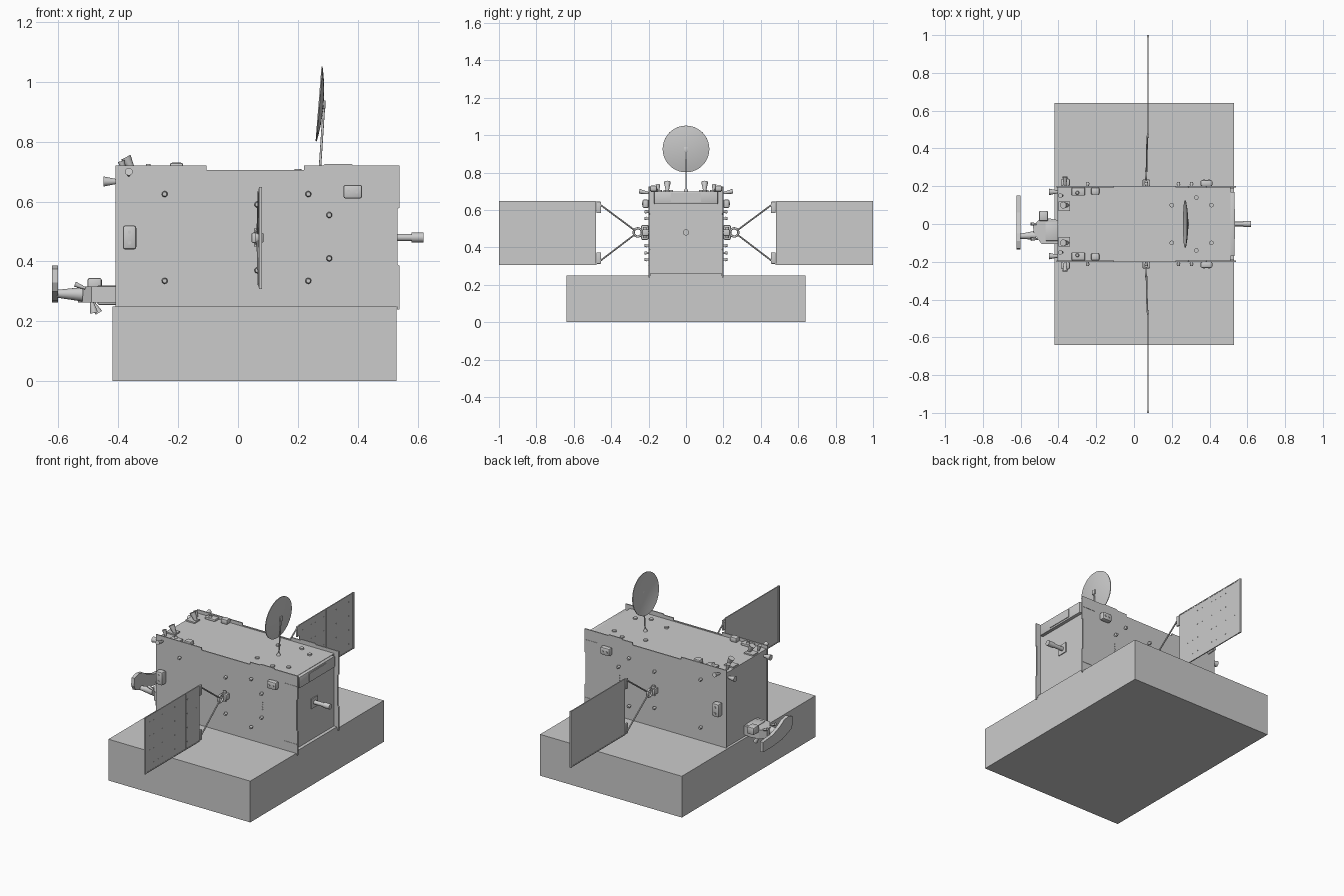
import bpy, bmesh, math
from mathutils import Vector, Matrix

cube = bpy.data.objects.get("Cube")
if cube:
    bpy.data.objects.remove(cube, do_unlink=True)

grey = bpy.data.materials.new("plain grey")
grey.use_nodes = True
grey.diffuse_color = (0.6, 0.6, 0.6, 1)
grey.node_tree.nodes["Principled BSDF"].inputs["Base Color"].default_value = (0.6, 0.6, 0.6, 1)


def finish(name, bm, smooth=False):
    bmesh.ops.recalc_face_normals(bm, faces=bm.faces)
    mesh = bpy.data.meshes.new(name)
    bm.to_mesh(mesh)
    bm.free()
    mesh.materials.append(grey)
    obj = bpy.data.objects.new(name, mesh)
    bpy.context.collection.objects.link(obj)
    if smooth:
        bpy.ops.object.select_all(action='DESELECT')
        obj.select_set(True)
        bpy.context.view_layer.objects.active = obj
        bpy.ops.object.shade_smooth_by_angle(angle=math.radians(35))
    return obj


def box(name, xs, ys, zs, bevel=0):
    lo, hi = zip(*(sorted(r) for r in (xs, ys, zs)))
    lo, hi = Vector(lo), Vector(hi)
    bm = bmesh.new()
    bmesh.ops.create_cube(bm, size=1)
    for v in bm.verts:
        v.co = (lo + hi) / 2 + v.co * (hi - lo)
    if bevel:
        bmesh.ops.bevel(bm, geom=bm.edges[:], offset=bevel, segments=2, affect='EDGES', profile=0.5)
    return finish(name, bm, bevel > 0)


def rod(name, a, b, r1, r2=None, sides=16):
    a, b = Vector(a), Vector(b)
    bm = bmesh.new()
    turn = (b - a).to_track_quat('Z', 'Y').to_matrix().to_4x4()
    bmesh.ops.create_cone(bm, cap_ends=True, segments=sides, radius1=r1,
                          radius2=r1 if r2 is None else r2, depth=(b - a).length,
                          matrix=Matrix.Translation((a + b) / 2) @ turn)
    return finish(name, bm, True)


def prism(name, points, place, lo, hi):
    """Extrude a flat outline; place(u, v, depth) returns a 3D point."""
    bm = bmesh.new()
    near = [bm.verts.new(place(u, v, lo)) for u, v in points]
    far = [bm.verts.new(place(u, v, hi)) for u, v in points]
    bm.faces.new(near)
    bm.faces.new(far)
    for i in range(len(points)):
        j = (i + 1) % len(points)
        bm.faces.new((near[i], near[j], far[j], far[i]))
    return finish(name, bm)


# Display base and main body
box("display_base", (-0.42, 0.53), (-0.64, 0.64), (0, 0.25))
box("body_core", (-0.405, 0.51), (-0.195, 0.195), (0.25, 0.70))

# Equipment on the left end (+x): crossbar, sill, boom
box("end_crossbar", (0.51, 0.532), (-0.17, 0.17), (0.632, 0.70), 0.004)
box("crossbar_plate", (0.532, 0.536), (-0.08, 0.08), (0.642, 0.69))
box("end_sill", (0.51, 0.53), (-0.19, 0.19), (0.25, 0.262))
box("boom_mount", (0.51, 0.515), (-0.03, 0.03), (0.45, 0.51))
rod("boom_neck", (0.51, 0, 0.48), (0.59, 0, 0.48), 0.012)
rod("boom_tip", (0.58, 0, 0.48), (0.62, 0, 0.48), 0.016)

side_outline = [(-0.41, 0.25), (0.532, 0.25), (0.532, 0.24), (0.54, 0.24), (0.54, 0.385),
                (0.533, 0.39), (0.533, 0.575), (0.54, 0.58), (0.54, 0.72), (0.385, 0.72),
                (0.38, 0.726), (0.29, 0.726), (0.285, 0.72), (0.22, 0.72), (0.22, 0.706),
                (-0.105, 0.706), (-0.105, 0.72), (-0.41, 0.72)]
bolts = [(-0.245, 0.625), (-0.245, 0.335), (0.235, 0.625), (0.235, 0.335),
         (0.305, 0.555), (0.305, 0.41), (0.065, 0.59), (0.065, 0.37)]

for s, side in ((-1, "front"), (1, "back")):
    # Side walls with bolts, pods and slots
    prism(side + "_wall", side_outline, lambda u, v, d: (u, s * d, v), 0.193, 0.2)
    for x, z in bolts:
        rod(side + "_bolt_stem", (x, s * 0.2, z), (x, s * 0.212, z), 0.006)
        rod(side + "_bolt_head", (x, s * 0.21, z), (x, s * 0.222, z), 0.01, 0.007)
    for i in range(4):
        z = 0.455 + i * 0.015
        rod(side + "_rivet", (0.305, s * 0.2, z), (0.305, s * 0.203, z), 0.003, sides=8)
    for z in (0.305, 0.655):
        box(side + "_slot", (0.45, 0.535), (s * 0.2, s * 0.202), (z - 0.0015, z + 0.0015))
    box(side + "_tall_pod", (-0.385, -0.34), (s * 0.2, s * 0.24), (0.44, 0.52), 0.008)
    box(side + "_wide_pod", (0.352, 0.415), (s * 0.2, s * 0.232), (0.61, 0.656), 0.008)
    for z in (0.462, 0.498):
        rod(side + "_pod_port", (-0.3625, s * 0.24, z), (-0.3625, s * 0.244, z), 0.006)
    for x in (0.37, 0.397):
        rod(side + "_pod_port", (x, s * 0.232, 0.633), (x, s * 0.236, 0.633), 0.006)

    # Solar wing: sheet, rails, cell dots
    box(side + "_solar_sheet", (0.0735, 0.0765), (s * 0.48, s * 0.995), (0.31, 0.645))
    box(side + "_outer_rail", (0.07, 0.08), (s * 0.988, s * 1.0), (0.307, 0.648))
    for z in (0.31, 0.645):
        box(side + "_long_rail", (0.072, 0.078), (s * 0.478, s * 0.995), (z - 0.003, z + 0.003))
    for i in range(1, 4):
        y = 0.48 + i * 0.128
        box(side + "_cell_divider", (0.0765, 0.078), (s * (y - 0.0015), s * (y + 0.0015)), (0.313, 0.642))
    for row in range(4):
        for col in range(12):
            y, z = 0.51 + col * 0.04, 0.35 + row * 0.085
            box(side + "_cell_dot", (0.0765, 0.0775), (s * y, s * (y + 0.006)), (z, z + 0.004))

    # Wing yoke with hinge
    for t in (-1, 1):
        end = (0.07, s * 0.465, 0.478 + t * 0.155)
        rod(side + "_yoke_strut", (0.066, s * 0.275, 0.48 + t * 0.012), end, 0.0045, sides=10)
        z0 = 0.478 + t * 0.105
        box(side + "_yoke_bracket", (0.068, 0.079), (s * 0.455, s * 0.478), (z0, 0.478 + t * 0.166), 0.002)
    box(side + "_hinge_block", (0.045, 0.085), (s * 0.2, s * 0.235), (0.462, 0.496), 0.005)
    rod(side + "_hinge_pin", (0.064, s * 0.22, 0.45), (0.064, s * 0.22, 0.51), 0.01)
    bpy.ops.mesh.primitive_torus_add(major_radius=0.022, minor_radius=0.006, major_segments=24,
                                     minor_segments=8, location=(0.064, s * 0.258, 0.48),
                                     rotation=(0, math.pi / 2, 0))
    ring = bpy.context.object
    ring.name = side + "_hinge_ring"
    ring.data.materials.append(grey)
    bpy.ops.object.shade_smooth()

    # Deck equipment and thruster nozzles
    box(side + "_deck_box", (-0.33, -0.26), (s * 0.15, s * 0.193), (0.70, 0.715), 0.005)
    rod(side + "_deck_cap", (-0.3, s * 0.165, 0.71), (-0.3, s * 0.165, 0.725), 0.012, 0.007)
    box(side + "_deck_bridge", (-0.228, -0.183), (s * 0.155, s * 0.193), (0.70, 0.73), 0.008)
    rod(side + "_end_thruster", (-0.405, s * 0.17, 0.667), (-0.45, s * 0.17, 0.667), 0.008, 0.017)
    rod(side + "_up_thruster", (-0.35, s * 0.1, 0.70), (-0.375, s * 0.1, 0.748), 0.008, 0.018)
    rod(side + "_side_thruster", (-0.365, s * 0.2, 0.69), (-0.365, s * 0.25, 0.70), 0.006, 0.013)
    rod(side + "_corner_thruster", (-0.38, s * 0.15, 0.70), (-0.39, s * 0.15, 0.735), 0.006, 0.012)
    box(side + "_thruster_mount", (-0.4, -0.34), (s * 0.07, s * 0.12), (0.70, 0.708))
    for x, y in ((0.33, 0.14), (0.41, 0.1), (0.2, 0.1)):
        rod(side + "_deck_disc", (x, s * y, 0.70), (x, s * y, 0.708), 0.012)

# Dish antenna: curved shell opening toward -x, on a mast
bm = bmesh.new()
profile = [(0.125 * i / 6, 0.013 * (1 - (i / 6) ** 2)) for i in range(7)]
profile += [(r, h - 0.004) for r, h in reversed(profile)]
verts = [bm.verts.new((r, 0, h)) for r, h in profile]
edges = [bm.edges.new(pair) for pair in zip(verts, verts[1:])]
bmesh.ops.spin(bm, geom=verts + edges, cent=(0, 0, 0), axis=(0, 0, 1),
               angle=math.tau, steps=40, use_duplicate=False)
bmesh.ops.remove_doubles(bm, verts=bm.verts, dist=0.0002)
bm.transform(Matrix.Translation((0.273, 0, 0.926)) @ Matrix.Rotation(math.radians(94.5), 4, 'Y'))
finish("dish", bm, True)
rod("dish_mast", (0.273, 0, 0.70), (0.288, 0, 0.93), 0.004)
rod("mast_foot", (0.272, 0, 0.70), (0.273, 0, 0.715), 0.012, 0.006)
box("dish_mount", (0.282, 0.292), (-0.011, 0.011), (0.91, 0.938), 0.002)

# Docking arm on the right end (-x)
arm_outline = [(-0.53, -0.05), (-0.49, -0.105), (-0.40, -0.105), (-0.40, 0.02), (-0.45, 0.03),
               (-0.505, 0.02), (-0.535, -0.01)]
prism("arm_body", arm_outline, lambda u, v, d: (u, v, d), 0.262, 0.316)
box("arm_root", (-0.47, -0.40), (-0.09, 0.01), (0.255, 0.32), 0.006)
box("arm_sensor", (-0.503, -0.455), (0.015, 0.07), (0.30, 0.345), 0.008)
rod("arm_neck", (-0.52, -0.06, 0.29), (-0.605, -0.065, 0.292), 0.024, 0.013)
for y in (-0.08, 0.0):
    rod("arm_thruster", (-0.49, y, 0.27), (-0.465 + y * 0.2, y, 0.228), 0.005, 0.013)
    rod("arm_stub", (-0.51, y, 0.31), (-0.545, y, 0.324), 0.004, 0.009)
plate = [(0.15, 0.262), (0.07, 0.262), (-0.03, 0.27), (-0.12, 0.30), (-0.135, 0.33), (-0.13, 0.375),
         (-0.09, 0.387), (-0.05, 0.38), (-0.01, 0.355), (0.06, 0.33), (0.15, 0.322)]
prism("arm_paddle", plate, lambda u, v, d: (d, u, v), -0.622, -0.602)
